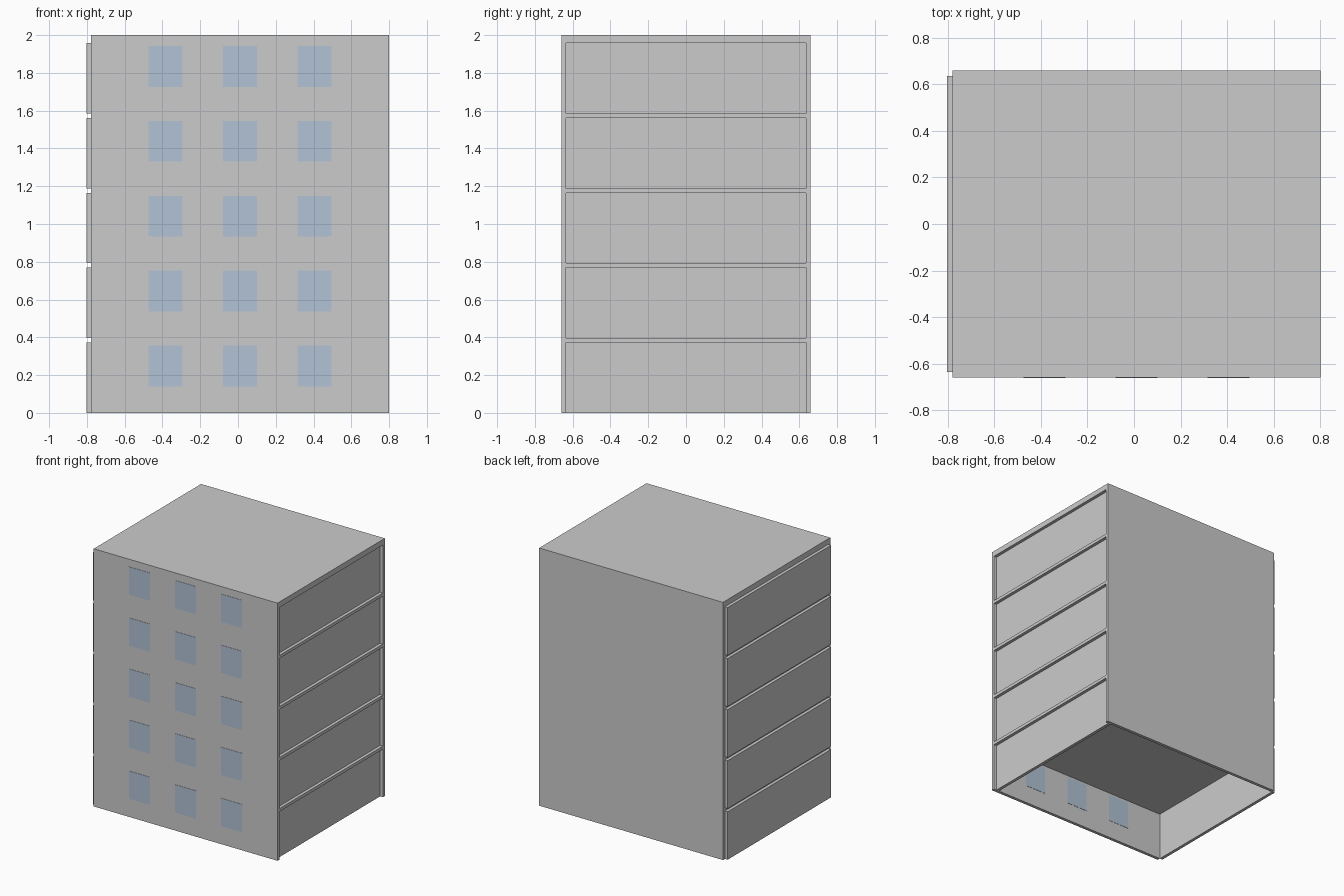
import bpy, bmesh
from mathutils import Matrix, Vector

if "Cube" in bpy.data.objects:
    bpy.data.objects.remove(bpy.data.objects["Cube"])


def material(name, rgb):
    m = bpy.data.materials.new(name)
    m.diffuse_color = (*rgb, 1)
    m.use_nodes = True
    m.node_tree.nodes["Principled BSDF"].inputs["Base Color"].default_value = m.diffuse_color
    return m


WALL = material("wall_grey", (0.60, 0.60, 0.60))
GLASS = material("window_blue", (0.44, 0.54, 0.66))


def box(name, x, y, z, mat):
    """Box spanning the given (low, high) ranges."""
    spans = (x, y, z)
    centre = Vector([(a + b) / 2 for a, b in spans])
    size = Vector([b - a for a, b in spans])
    bm = bmesh.new()
    bmesh.ops.create_cube(bm, size=1, matrix=Matrix.Translation(centre) @ Matrix.Diagonal((*size, 1)))
    mesh = bpy.data.meshes.new(name)
    bm.to_mesh(mesh)
    bm.free()
    mesh.materials.append(mat)
    ob = bpy.data.objects.new(name, mesh)
    bpy.context.collection.objects.link(ob)
    return ob


FLOORS, PITCH, T = 5, 0.3962, 0.024      # storeys, storey height, wall thickness
HEIGHT = PITCH - T                       # clear height of a storey
LEFT, RIGHT, DEPTH = -0.778, 0.8, 0.658
INNER = DEPTH - T

# Full-height front and back walls
box("front_wall", (LEFT, RIGHT), (-DEPTH, -INNER), (0, 2), WALL)
box("back_wall", (LEFT, RIGHT), (INNER, DEPTH), (0, 2), WALL)

for i in range(FLOORS):
    z = i * PITCH
    top = z + HEIGHT
    # Side panels: proud of the body on the left, recessed on the right
    box("left_panel", (LEFT - T, LEFT), (-INNER, INNER), (z, top), WALL)
    box("right_panel", (RIGHT - 2 * T, RIGHT - T), (-INNER, INNER), (z, top), WALL)
    # Ceiling slab, thicker at the roof
    slab_top = 2 if i == FLOORS - 1 else top + T
    box("roof" if i == FLOORS - 1 else "floor_slab",
        (LEFT, RIGHT), (-INNER, INNER), (top, slab_top), WALL)
    # Windows showing on both faces of the front wall
    for x in (-0.384, 0.01, 0.405):
        box("window", (x - 0.09, x + 0.09), (-DEPTH - 0.002, -INNER + 0.002),
            (z + 0.141, z + 0.357), GLASS)
